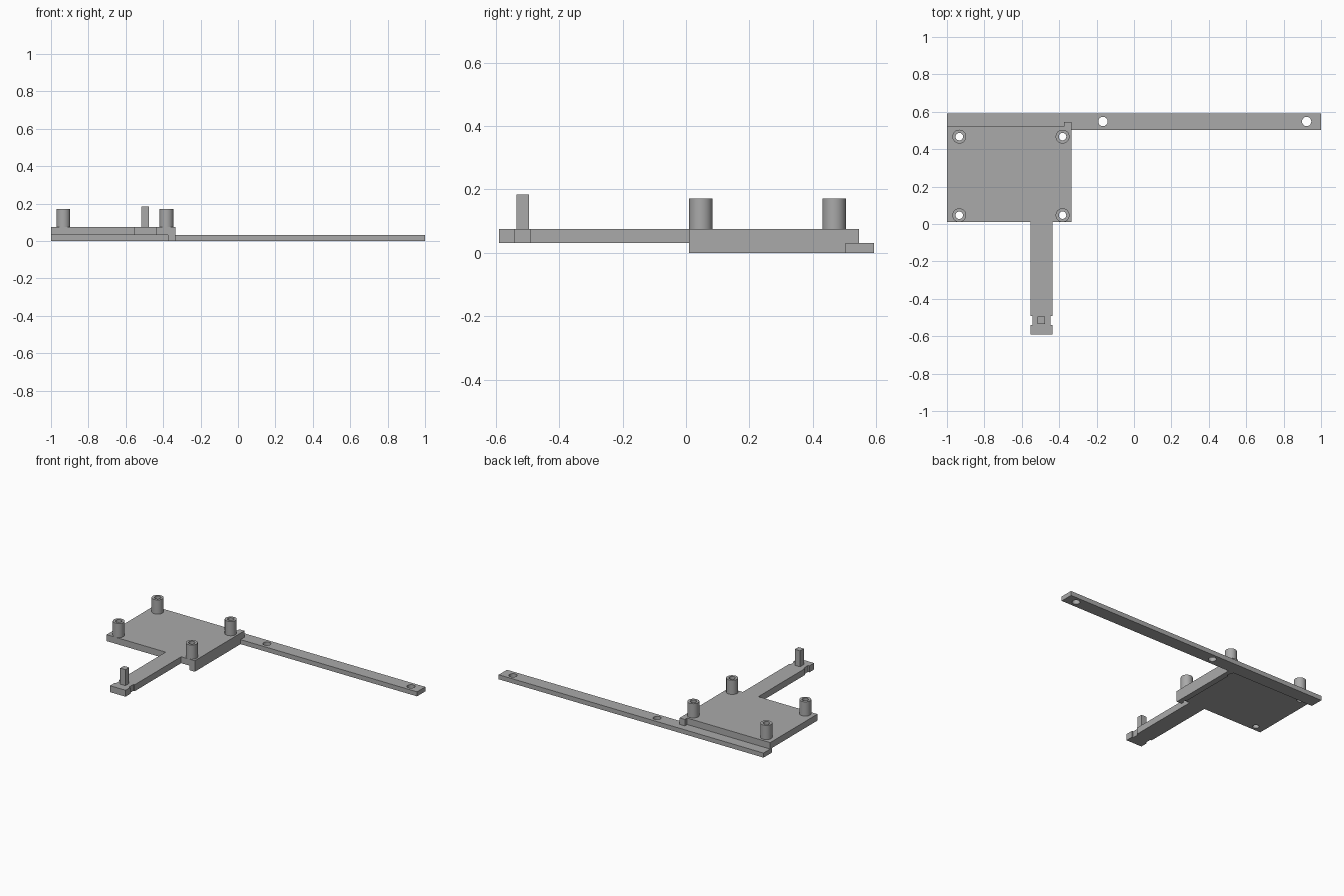
import bpy
import bmesh
from mathutils import Matrix

cube = bpy.data.objects.get("Cube")
if cube:
    bpy.data.objects.remove(cube, do_unlink=True)

grey = bpy.data.materials.new("plain grey")
grey.use_nodes = True
grey.diffuse_color = (0.4, 0.4, 0.4, 1)
grey.node_tree.nodes["Principled BSDF"].inputs["Base Color"].default_value = (0.4, 0.4, 0.4, 1)


def finish(name, bm):
    bmesh.ops.recalc_face_normals(bm, faces=bm.faces)
    mesh = bpy.data.meshes.new(name)
    bm.to_mesh(mesh)
    bm.free()
    mesh.materials.append(grey)
    obj = bpy.data.objects.new(name, mesh)
    bpy.context.collection.objects.link(obj)
    return obj


def slab(name, outline, z0, z1):
    """Extrude a flat outline from z0 to z1."""
    bm = bmesh.new()
    face = bm.faces.new([bm.verts.new((x, y, z0)) for x, y in outline])
    top = bmesh.ops.extrude_face_region(bm, geom=[face])["geom"]
    verts = [v for v in top if isinstance(v, bmesh.types.BMVert)]
    bmesh.ops.translate(bm, verts=verts, vec=(0, 0, z1 - z0))
    return finish(name, bm)


def box(name, x0, x1, y0, y1, z0, z1):
    return slab(name, [(x0, y0), (x1, y0), (x1, y1), (x0, y1)], z0, z1)


def tube(name, x, y, outer, inner, z0, z1):
    """Spin a rectangular section around a vertical axis."""
    bm = bmesh.new()
    section = [(inner, z0), (outer, z0), (outer, z1), (inner, z1)]
    verts = [bm.verts.new((x + r, y, z)) for r, z in section]
    edges = [bm.edges.new((verts[i], verts[(i + 1) % 4])) for i in range(4)]
    bmesh.ops.spin(bm, geom=verts + edges, cent=(x, y, 0), axis=(0, 0, 1),
                   angle=6.2831853, steps=32, use_merge=True)
    bmesh.ops.remove_doubles(bm, verts=bm.verts, dist=1e-5)
    return finish(name, bm)


def drill(obj, spots, radius):
    """Cut vertical round holes through a part."""
    bm = bmesh.new()
    for x, y in spots:
        bmesh.ops.create_cone(bm, cap_ends=True, segments=32, radius1=radius,
                              radius2=radius, depth=0.5,
                              matrix=Matrix.Translation((x, y, 0)))
    cutter = finish(obj.name + "_drill", bm)
    cutter.hide_render = True
    cutter.hide_set(True)
    cutter.display_type = 'WIRE'
    mod = obj.modifiers.new("holes", 'BOOLEAN')
    mod.operation = 'DIFFERENCE'
    mod.solver = 'EXACT'
    mod.object = cutter


BASE, TOP = 0.031, 0.075
LEFT, RIB, RIGHT = -1.0, -0.373, -0.333
FRONT, BACK, TAB = 0.01, 0.52, 0.545
ARM, ARM_HALF, NECK_HALF = -0.495, 0.059, 0.049
corners = [(x, y) for x in (-0.934, -0.382) for y in (0.047, 0.467)]

# Long bar with two mounting holes
bar = box("long_bar", -1, 1, 0.503, 0.592, 0, BASE)
drill(bar, [(-0.166, 0.548), (0.923, 0.548)], 0.025)

# Plate with back tab and notched arm, as one outline
arm_side = [(ARM_HALF, FRONT), (ARM_HALF, -0.492), (NECK_HALF, -0.492),
            (NECK_HALF, -0.539), (ARM_HALF, -0.539), (ARM_HALF, -0.59)]
outline = [(LEFT, FRONT)]
outline += [(ARM - w, y) for w, y in arm_side]
outline += [(ARM + w, y) for w, y in reversed(arm_side)]
outline += [(RIGHT, FRONT), (RIGHT, TAB), (RIB, TAB), (RIB, BACK), (LEFT, BACK)]
plate = slab("plate_and_arm", outline, BASE, TOP)
drill(plate, corners, 0.02)

# Rib under the plate edge
rib = box("edge_rib", RIB, RIGHT, FRONT, 0.503, 0, BASE)
drill(rib, [c for c in corners if c[0] > -0.5], 0.02)

# Hollow standoffs
for i, (x, y) in enumerate(corners):
    post = tube(f"standoff_{i + 1}", x, y, 0.037, 0.02, TOP, 0.172)
    bpy.ops.object.select_all(action='DESELECT')
    post.select_set(True)
    bpy.context.view_layer.objects.active = post
    bpy.ops.object.shade_smooth_by_angle()

# Square peg on the arm
box("square_peg", ARM - 0.02, ARM + 0.02, -0.535, -0.495, TOP, 0.184)
